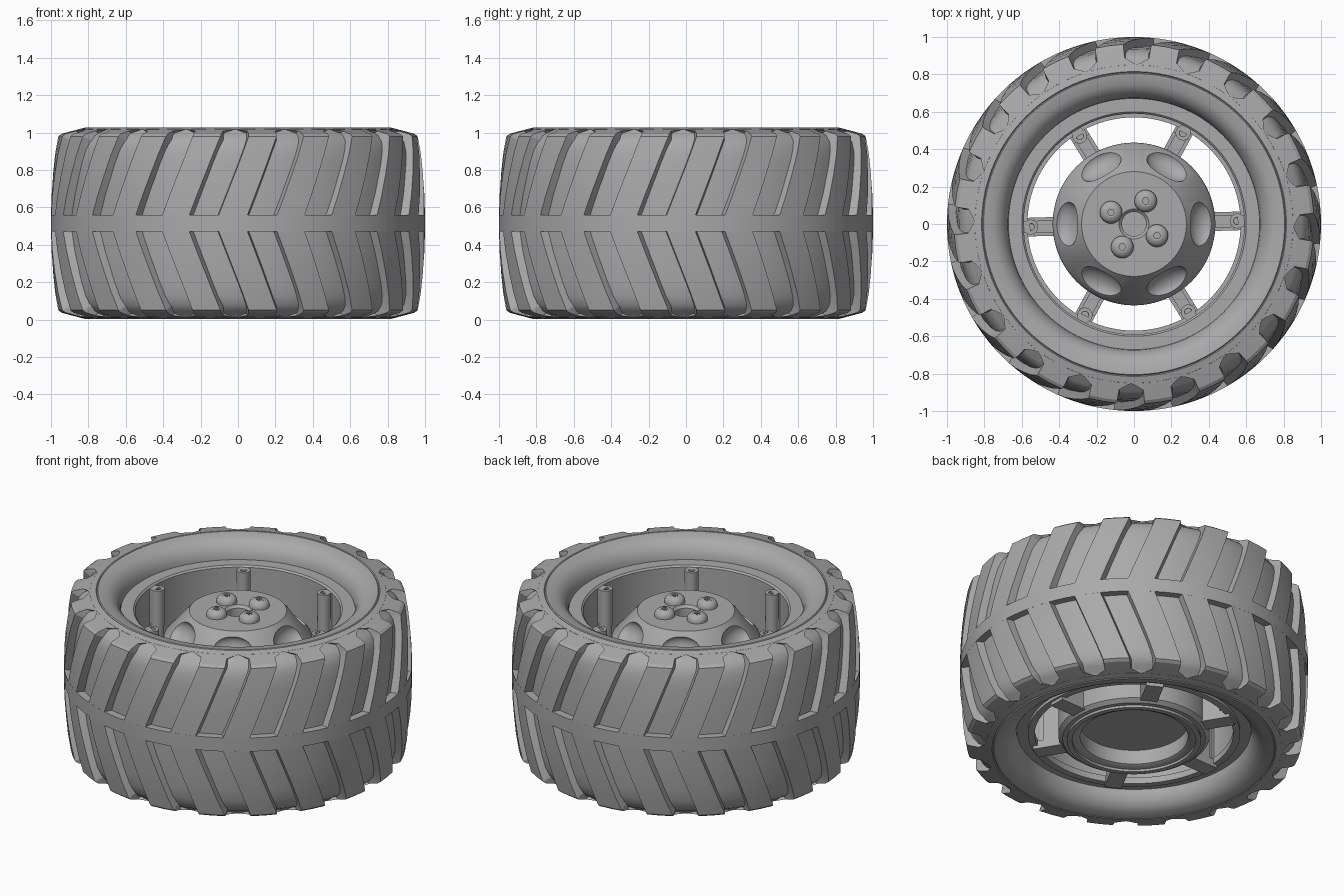
import bpy, bmesh, math
from math import sin, cos, radians, pi
from mathutils import Matrix

if "Cube" in bpy.data.objects:
    bpy.data.objects.remove(bpy.data.objects["Cube"], do_unlink=True)

MID = 0.515  # height of the wheel's middle plane
grey = bpy.data.materials.new("mid_grey")
grey.use_nodes = True
grey.diffuse_color = (0.4, 0.4, 0.4, 1)
grey.node_tree.nodes["Principled BSDF"].inputs["Base Color"].default_value = (0.4, 0.4, 0.4, 1)


def finish(name, bm, smooth=35):
    bmesh.ops.recalc_face_normals(bm, faces=bm.faces)
    me = bpy.data.meshes.new(name)
    bm.to_mesh(me)
    bm.free()
    ob = bpy.data.objects.new(name, me)
    bpy.context.collection.objects.link(ob)
    me.materials.append(grey)
    bpy.ops.object.select_all(action='DESELECT')
    bpy.context.view_layer.objects.active = ob
    ob.select_set(True)
    bpy.ops.object.shade_smooth_by_angle(angle=radians(smooth))
    return ob


def lathe(bm, profile, steps=96, centre=(0, 0), turn=0):
    """Revolve a closed (radius, height) profile around a vertical axis."""
    rings = []
    for i in range(steps):
        a = 2 * pi * i / steps + turn
        rings.append([bm.verts.new((centre[0] + r * cos(a), centre[1] + r * sin(a), z))
                      for r, z in profile])
    n = len(profile)
    for i in range(steps):
        p, q = rings[i], rings[(i + 1) % steps]
        for j in range(n):
            k = (j + 1) % n
            bm.faces.new((p[j], q[j], q[k], p[k]))


def box(bm, size, pos, angle):
    m = Matrix.Rotation(angle, 4, 'Z') @ Matrix.Translation(pos) @ Matrix.Diagonal((*size, 1))
    bmesh.ops.create_cube(bm, size=1, matrix=m)


def cut(ob, cutter):
    cutter.hide_render = True
    cutter.hide_set(True)
    mod = ob.modifiers.new("cut", 'BOOLEAN')
    mod.object = cutter
    mod.solver = 'EXACT'
    bpy.context.view_layer.objects.active = ob
    bpy.ops.object.modifier_apply(modifier=mod.name)
    bpy.data.objects.remove(cutter, do_unlink=True)


# Tyre carcass: rolled inner bead, flat sidewall, rounded shoulder and tread floor
upper = [(0.67, 0.385), (0.675, 0.42), (0.69, 0.455), (0.715, 0.485), (0.75, 0.505),
         (0.805, 0.513), (0.81, 0.507), (0.815, 0.512), (0.85, 0.503), (0.865, 0.485),
         (0.895, 0.468), (0.92, 0.435), (0.935, 0.39), (0.944, 0.32), (0.954, 0.15)]
half = [(r, MID + h) for r, h in upper]
bm = bmesh.new()
lathe(bm, half + [(r, 2 * MID - z) for r, z in reversed(half)], 120)
finish("tyre_carcass", bm)

# Raised centre band of the tread
bm = bmesh.new()
lathe(bm, [(0.93, MID - 0.043), (1, MID - 0.043), (1, MID + 0.043), (0.93, MID + 0.043)], 120)
finish("tread_centre_band", bm)

# Slanted lugs: (height from middle, radius, half width in degrees)
rows = [(0.04, 1, 4.4), (0.15, 0.997, 4.4), (0.26, 0.989, 4.4), (0.37, 0.978, 4.4),
        (0.465, 0.962, 4.5), (0.478, 0.945, 4.6), (0.493, 0.89, 4.8), (0.503, 0.85, 9)]
bm = bmesh.new()
for side in (1, -1):
    for i in range(20):
        sections = []
        for h, r, w in rows:
            mid = 18 * i + 8 - 10.5 * (1 - min(1, h / 0.47))
            ring = []
            for scale, extra, cols in ((1, 0, (-1, 0, 1)), (0.89, 1.5, (1, 0, -1))):
                for c in cols:
                    a = radians(mid + c * min(9, w + extra))
                    ring.append(bm.verts.new((r * scale * cos(a), r * scale * sin(a),
                                              MID + side * h * scale)))
            sections.append(ring)
        for p, q in zip(sections, sections[1:]):
            for j in range(6):
                k = (j + 1) % 6
                bm.faces.new((p[j], p[k], q[k], q[j]))
        bm.faces.new(sections[0])
        bm.faces.new(sections[-1])
finish("tread_lugs", bm, 20)

# Rim barrel with a flat flange at each end
bm = bmesh.new()
lathe(bm, [(0.59, 0.13), (0.6, 0.12), (0.69, 0.12), (0.69, 0.91), (0.6, 0.91), (0.59, 0.9)])
finish("rim_barrel", bm)

# Hub: cup with a conical top and a blind centre bore
bm = bmesh.new()
lathe(bm, [(0, 0.17), (0.31, 0.17), (0.31, 0.08), (0.33, 0.07), (0.41, 0.07), (0.435, 0.09),
           (0.435, 0.7), (0.425, 0.735), (0.28, 0.9), (0.08, 0.9), (0.065, 0.885), (0.065, 0.8),
           (0, 0.8)])
bmesh.ops.remove_doubles(bm, verts=bm.verts, dist=0.0005)
hub = finish("hub", bm)

# Six oval scallops pressed into the cone
bm = bmesh.new()
for i in range(6):
    place = (Matrix.Rotation(i * pi / 3, 4, 'Z') @ Matrix.Translation((0.362, 0, 0.815))
             @ Matrix.Rotation(radians(48), 4, 'Y'))
    bmesh.ops.create_uvsphere(bm, u_segments=32, v_segments=16, radius=1,
                              matrix=place @ Matrix.Diagonal((0.085, 0.125, 0.06, 1)))
cut(hub, finish("scallop_cutter", bm))
bpy.context.view_layer.objects.active = hub
hub.select_set(True)
bpy.ops.object.shade_smooth_by_angle(angle=radians(35))

# Spokes: paired ribs and a floor web reaching from hub to barrel, with screw posts
bm = bmesh.new()
posts = bmesh.new()
for i in range(6):
    a = radians(1.7 + 60 * i)
    box(bm, (0.19, 0.1, 0.05), (0.5, 0, 0.105), a)
    for s in (-1, 1):
        box(bm, (0.12, 0.02, 0.5), (0.475, 0.04 * s, 0.33), a)
    box(bm, (0.12, 0.07, 0.48), (0.475, 0, 0.32), a)
    box(bm, (0.05, 0.06, 0.77), (0.58, 0, 0.515), a)
    lathe(posts, [(0.018, 0.08), (0.036, 0.08), (0.04, 0.9), (0.02, 0.9)], 24,
          (0.553 * cos(a), 0.553 * sin(a)))
finish("spokes", bm)
finish("screw_posts", posts)

# Underside mounting rings around the hub and inside the barrel
bm = bmesh.new()
lathe(bm, [(0.355, 0.055), (0.385, 0.055), (0.385, 0.1), (0.355, 0.1)])
lathe(bm, [(0.57, 0.1), (0.61, 0.1), (0.61, 0.14), (0.57, 0.14)])
finish("underside_rings", bm)

# Four domed cap screws with hexagonal sockets
bm = bmesh.new()
sockets = bmesh.new()
dome = [(0.03, 0.9), (0.06, 0.9), (0.06, 0.912), (0.054, 0.928), (0.042, 0.939), (0.026, 0.944)]
for i in range(4):
    a = radians(63 + 90 * i)
    c = (0.138 * cos(a), 0.138 * sin(a))
    lathe(bm, dome, 32, c)
    lathe(sockets, [(0.018, 0.944), (0.03, 0.944), (0.03, 0.9), (0.018, 0.92)], 6, c)
finish("cap_screws", bm)
finish("screw_sockets", sockets)
